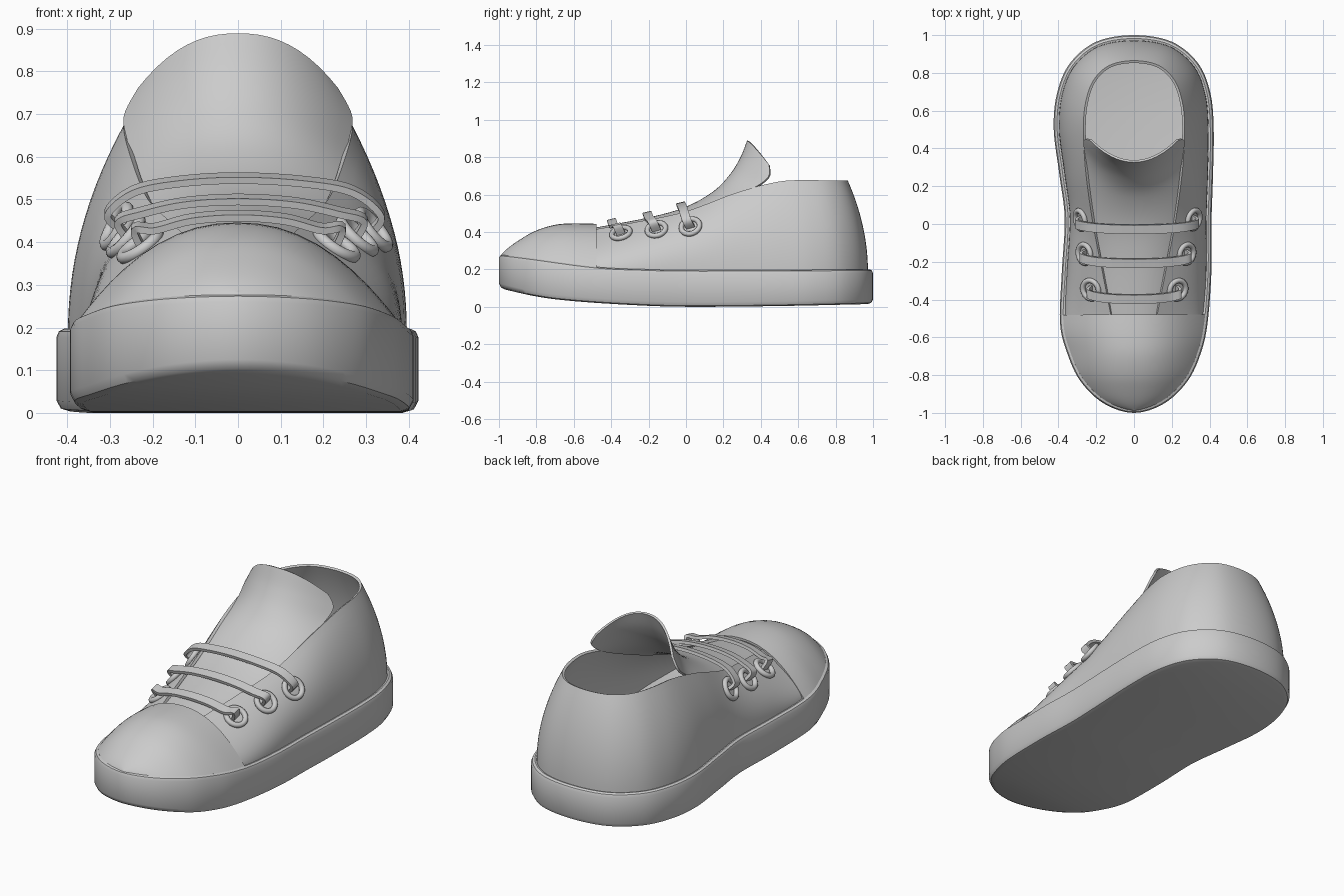
import bpy, bmesh, math
from mathutils import Vector
from mathutils.bvhtree import BVHTree

if "Cube" in bpy.data.objects:
    bpy.data.objects.remove(bpy.data.objects["Cube"])

K = 6  # samples per spline segment


def spline(pts, closed=False, k=K):
    """Catmull-Rom through points of any dimension."""
    n = len(pts)
    get = (lambda i: pts[i % n]) if closed else (lambda i: pts[max(0, min(n - 1, i))])
    out = []
    for i in range(n if closed else n - 1):
        a, b, c, d = get(i - 1), get(i), get(i + 1), get(i + 2)
        for j in range(k):
            t = j / k
            out.append(tuple(0.5 * (2 * q + (r - p) * t + (2 * p - 5 * q + 4 * r - s) * t * t
                                    + (3 * q - p - 3 * r + s) * t ** 3)
                             for p, q, r, s in zip(a, b, c, d)))
    if not closed:
        out.append(tuple(pts[-1]))
    return out


def curve_of_y(table):
    """Smooth height lookup along the length of the shoe."""
    s = spline(table)

    def f(y):
        if y <= s[0][0]:
            return s[0][1]
        for (y0, z0), (y1, z1) in zip(s, s[1:]):
            if y <= y1:
                return z0 + (z1 - z0) * (y - y0) / (y1 - y0)
        return s[-1][1]
    return f


def make(name, verts, faces, thick=0, offset=-1):
    me = bpy.data.meshes.new(name)
    me.from_pydata([tuple(v) for v in verts], [], faces)
    bm = bmesh.new()
    bm.from_mesh(me)
    bmesh.ops.remove_doubles(bm, verts=bm.verts, dist=1e-4)
    bmesh.ops.recalc_face_normals(bm, faces=bm.faces)
    bm.to_mesh(me)
    bm.free()
    ob = bpy.data.objects.new(name, me)
    bpy.context.collection.objects.link(ob)
    bpy.ops.object.select_all(action='DESELECT')
    ob.select_set(True)
    bpy.context.view_layer.objects.active = ob
    if thick:
        m = ob.modifiers.new("thickness", 'SOLIDIFY')
        m.thickness, m.offset = thick, offset
        bpy.ops.object.modifier_apply(modifier=m.name)
    bpy.ops.object.shade_smooth_by_angle(angle=math.radians(40))
    return ob


def grid(name, rows, thick=0, offset=-1):
    w = len(rows[0])
    faces = [(i * w + j, i * w + j + 1, (i + 1) * w + j + 1, (i + 1) * w + j)
             for i in range(len(rows) - 1) for j in range(w - 1)]
    return make(name, [v for r in rows for v in r], faces, thick, offset)


# Foot outline: heel centre, right side, toe centre, left side
right = [(0.2, 0.965), (0.34, 0.85), (0.405, 0.69), (0.422, 0.5), (0.418, 0.25), (0.41, 0),
         (0.41, -0.25), (0.39, -0.52), (0.355, -0.68), (0.285, -0.83), (0.16, -0.95)]
left = [(-0.2, 0.965), (-0.34, 0.85), (-0.408, 0.69), (-0.425, 0.5), (-0.395, 0.26), (-0.367, 0.03),
        (-0.382, -0.25), (-0.392, -0.52), (-0.355, -0.68), (-0.285, -0.83), (-0.16, -0.95)]
outline = spline([(0, 1)] + right + [(0, -1)] + left[::-1], closed=True)
N = len(outline)


def inset(d):
    out = []
    for i in range(N):
        t = Vector(outline[(i + 1) % N]) - Vector(outline[i - 1])
        n = Vector((t.y, -t.x)).normalized()
        out.append(Vector(outline[i]) + n * d)
    return out


z_bottom = curve_of_y([(-1, 0.1), (-0.8, 0.055), (-0.6, 0.03), (-0.3, 0.01), (0, 0), (0.5, 0.004), (1, 0.015)])
z_top = curve_of_y([(-1, 0.28), (-0.85, 0.262), (-0.48, 0.213), (-0.2, 0.2), (0, 0.196), (0.5, 0.197), (1, 0.2)])

# Sole: stacked outline rings with rounded edges, capped by quads across the width
rings = [(0.03, 0, z_bottom), (0.01, 0.006, z_bottom), (0.0, 0.025, z_bottom),
         (0.0, -0.02, z_top), (0.006, -0.006, z_top), (0.018, 0, z_top), (0.035, -0.005, z_top)]
verts, faces = [], []
for d, dz, f in rings:
    verts += [(p.x, p.y, f(p.y) + dz) for p in inset(d)]
for r in range(len(rings) - 1):
    faces += [(r * N + i, r * N + (i + 1) % N, (r + 1) * N + (i + 1) % N, (r + 1) * N + i) for i in range(N)]
for b in (0, (len(rings) - 1) * N):
    faces += [(b, b + 1, b + N - 1), (b + N // 2 - 1, b + N // 2, b + N // 2 + 1)]
    faces += [(b + i, b + i + 1, b + N - i - 1, b + N - i) for i in range(1, N // 2 - 1)]
if min((Vector(inset(0.1)[0])).y, 1) > 1 - 1e-6:
    raise ValueError("inset direction")
make("sole", verts, faces)

# Quarters: one wall from left eyelet edge round the heel to right eyelet edge
# top edge x, y, z and bulge of the wall
edge = [(0, 0.865, 0.675, 2), (0.13, 0.84, 0.675, 2), (0.215, 0.76, 0.675, 2), (0.257, 0.64, 0.677, 2),
        (0.268, 0.49, 0.668, 2.1), (0.255, 0.27, 0.61, 2.4), (0.217, 0, 0.51, 2.6),
        (0.17, -0.24, 0.458, 2.2), (0.115, -0.52, 0.408, 1.6)]
top = spline([(-x, y, z, p) for x, y, z, p in edge[:0:-1]] + edge)
base = inset(0.027)
rows = []
for j, (tx, ty, tz, p) in enumerate(top):
    b = base[(j - 8 * K) % N]
    zb = z_top(b.y) - 0.015
    row = []
    for i in range(15):
        t = i / 14
        h = t ** p
        row.append((b.x + (tx - b.x) * h, b.y + (ty - b.y) * h, zb + (tz - zb) * t))
    rows.append(row)
quarters = grid("quarters", rows, 0.014)

# Toe cap: domed sections across the front of the foot
crown = curve_of_y([(-0.975, 0.275), (-0.94, 0.308), (-0.88, 0.35), (-0.8, 0.395), (-0.7, 0.426),
                    (-0.6, 0.434), (-0.44, 0.43)])
cap_base = inset(0.024)
rows = []
for i in range(8 * K - 1, N // 2 + 1):
    a, b = cap_base[i], cap_base[(N - i) % N]
    row = []
    for j in range(25):
        s = -math.cos(math.pi * j / 24)
        p = a.lerp(b, (s + 1) / 2)
        zb = z_top(p.y) - 0.012
        row.append((p.x, p.y, zb + max(0, crown(p.y) - zb) * (1 - abs(s) ** 2.2)))
    rows.append(row)
grid("toe_cap", rows, 0.012)

# Tongue: centre y, z, half width, then sideways sweep back and drop
tongue = spline([(-0.52, 0.405, 0.19, 0, -0.06), (-0.2, 0.465, 0.2, 0, -0.05), (0, 0.522, 0.225, 0.01, -0.045),
                 (0.15, 0.605, 0.245, 0.06, -0.05), (0.24, 0.695, 0.25, 0.12, -0.07),
                 (0.3, 0.79, 0.258, 0.145, -0.1), (0.338, 0.885, 0.225, 0.11, -0.13)])
rows = [[(w * s / 10, y + dy * (s / 10) ** 2, z + dz * abs(s / 10) ** 2.3) for s in range(-10, 11)]
        for y, z, w, dy, dz in tongue]
grid("tongue", rows, 0.012)

# Eyelets and laces, seated on the quarters
bm = bmesh.new()
bm.from_mesh(quarters.data)
surface = BVHTree.FromBMesh(bm)
bm.free()
for k, (y, xr, xl, ze, zc) in enumerate([(0.02, 0.33, -0.29, 0.44, 0.55),
                                         (-0.16, 0.285, -0.27, 0.42, 0.5),
                                         (-0.35, 0.235, -0.235, 0.40, 0.462)]):
    ends = []
    for side, x in (("right", xr), ("left", xl)):
        loc, nor, _, _ = surface.find_nearest(Vector((x, y, ze)))
        if nor.x * x < 0:
            nor = -nor
        bpy.ops.mesh.primitive_torus_add(major_radius=0.05, minor_radius=0.014, major_segments=32,
                                         minor_segments=10, location=loc + nor * 0.006,
                                         rotation=nor.to_track_quat('Z', 'Y').to_euler())
        bpy.context.object.name = f"eyelet_{side}_{k + 1}"
        bpy.ops.object.shade_smooth()
        ends.append((loc - nor * 0.008, loc + nor * 0.03))
    half = []
    for inner, outer in ends:
        half.append([tuple(inner), (outer.x, outer.y - 0.015, outer.z + 0.02),
                     (outer.x * 0.8, y - 0.035, zc - 0.03), (outer.x * 0.45, y - 0.045, zc - 0.008)])
    path = spline(half[0] + [(0, y - 0.048, zc)] + half[1][::-1])
    across = Vector((0, 0.97, 0.24)) * 0.024
    grid(f"lace_{k + 1}", [[Vector(p) - across, Vector(p) + across] for p in path], 0.016, 0)
